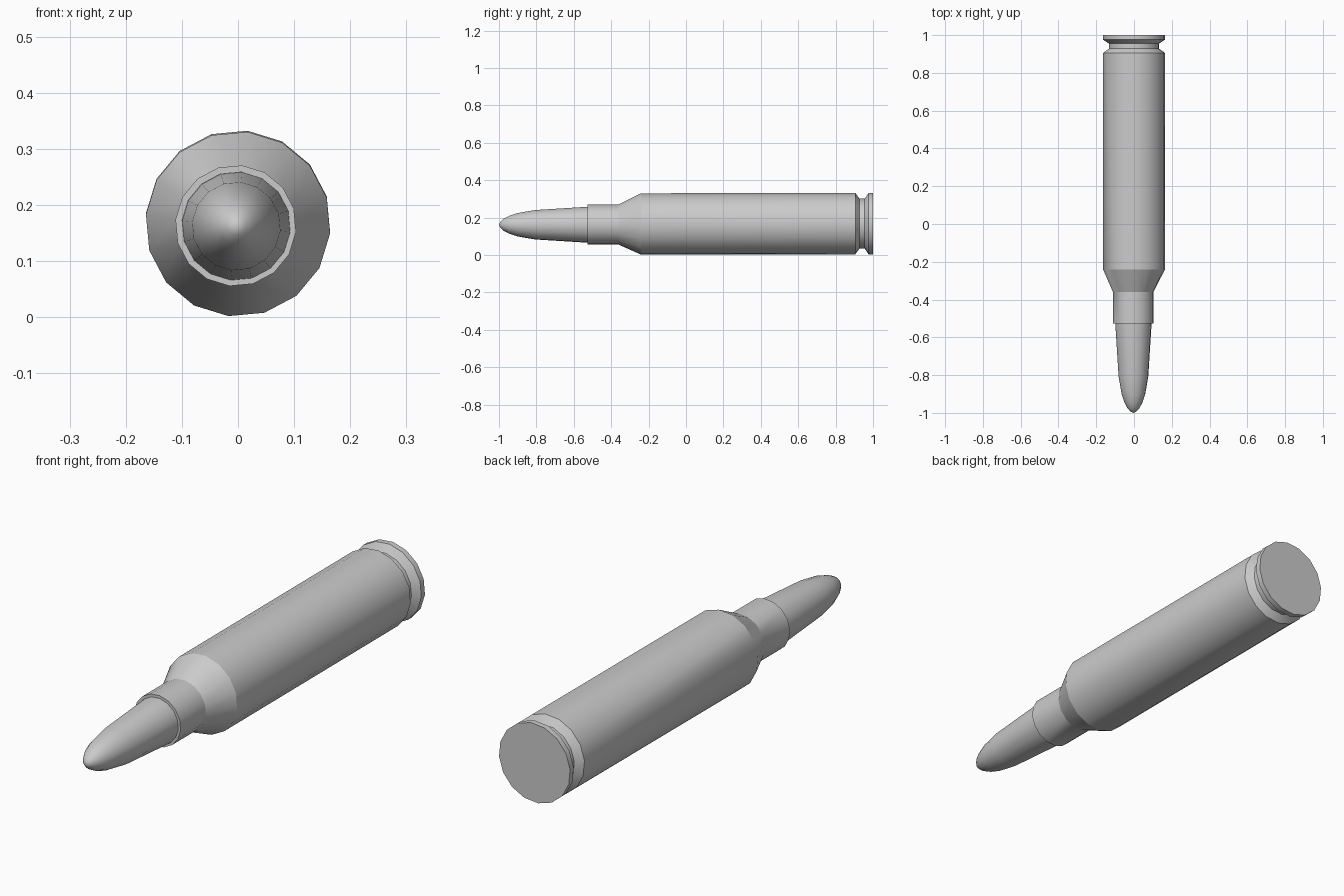
import bpy, bmesh, math

if "Cube" in bpy.data.objects:
    bpy.data.objects.remove(bpy.data.objects["Cube"])

SIDES = 16
TWIST = math.radians(-5.9)


def lathe(name, profile, cap_start=False, cap_end=False, smooth=24):
    """Rings (y, radius, centre x, centre z) along y, front to back."""
    bm = bmesh.new()
    rings = []
    for y, r, cx, cz in profile:
        if r == 0:
            rings.append([bm.verts.new((cx, y, cz))])
            continue
        ring = []
        for i in range(SIDES):
            a = TWIST + 2 * math.pi * i / SIDES
            ring.append(bm.verts.new((cx + r * math.cos(a), y, cz + r * math.sin(a))))
        rings.append(ring)
    for a, b in zip(rings, rings[1:]):
        for i in range(SIDES):
            j = (i + 1) % SIDES
            if len(a) == 1:
                bm.faces.new((a[0], b[i], b[j]))
            else:
                bm.faces.new((a[i], b[i], b[j], a[j]))
    if cap_start:
        bm.faces.new(rings[0])
    if cap_end:
        bm.faces.new(rings[-1])
    bmesh.ops.recalc_face_normals(bm, faces=bm.faces)
    # An open shell can be recalculated inside out: check against the axis
    mid = max(bm.faces, key=lambda f: f.calc_area() if abs(f.normal.y) < 0.9 else 0)
    c = mid.calc_center_median()
    if mid.normal.x * c.x + mid.normal.z * (c.z - 0.165) < 0:
        bmesh.ops.reverse_faces(bm, faces=bm.faces)
    mesh = bpy.data.meshes.new(name)
    bm.to_mesh(mesh)
    bm.free()
    obj = bpy.data.objects.new(name, mesh)
    bpy.context.collection.objects.link(obj)
    bpy.ops.object.select_all(action='DESELECT')
    obj.select_set(True)
    bpy.context.view_layer.objects.active = obj
    bpy.ops.object.shade_smooth_by_angle(angle=math.radians(smooth))
    return obj


# Case: neck mouth, neck, shoulder, body, extractor groove and rim
neck, body, rear = (-0.004, 0.163), (0.0, 0.166), (0.0, 0.168)
lathe("case", [
    (-0.527, 0.096, *neck),
    (-0.527, 0.108, *neck),
    (-0.36, 0.108, *neck),
    (-0.24, 0.165, *body),
    (0.905, 0.165, *rear),
    (0.928, 0.134, *rear),
    (0.955, 0.134, *rear),
    (0.976, 0.165, *rear),
    (1.0, 0.165, *rear),
], cap_end=True)

# Tip: rounded ogive with a slightly tapered shank
axis = (-0.003, 0.162)
lathe("tip", [(y, r, *axis) for y, r in (
    (-1.0, 0.0), (-0.993, 0.016), (-0.975, 0.032), (-0.945, 0.048),
    (-0.9, 0.063), (-0.807, 0.079), (-0.52, 0.097))], smooth=40)
